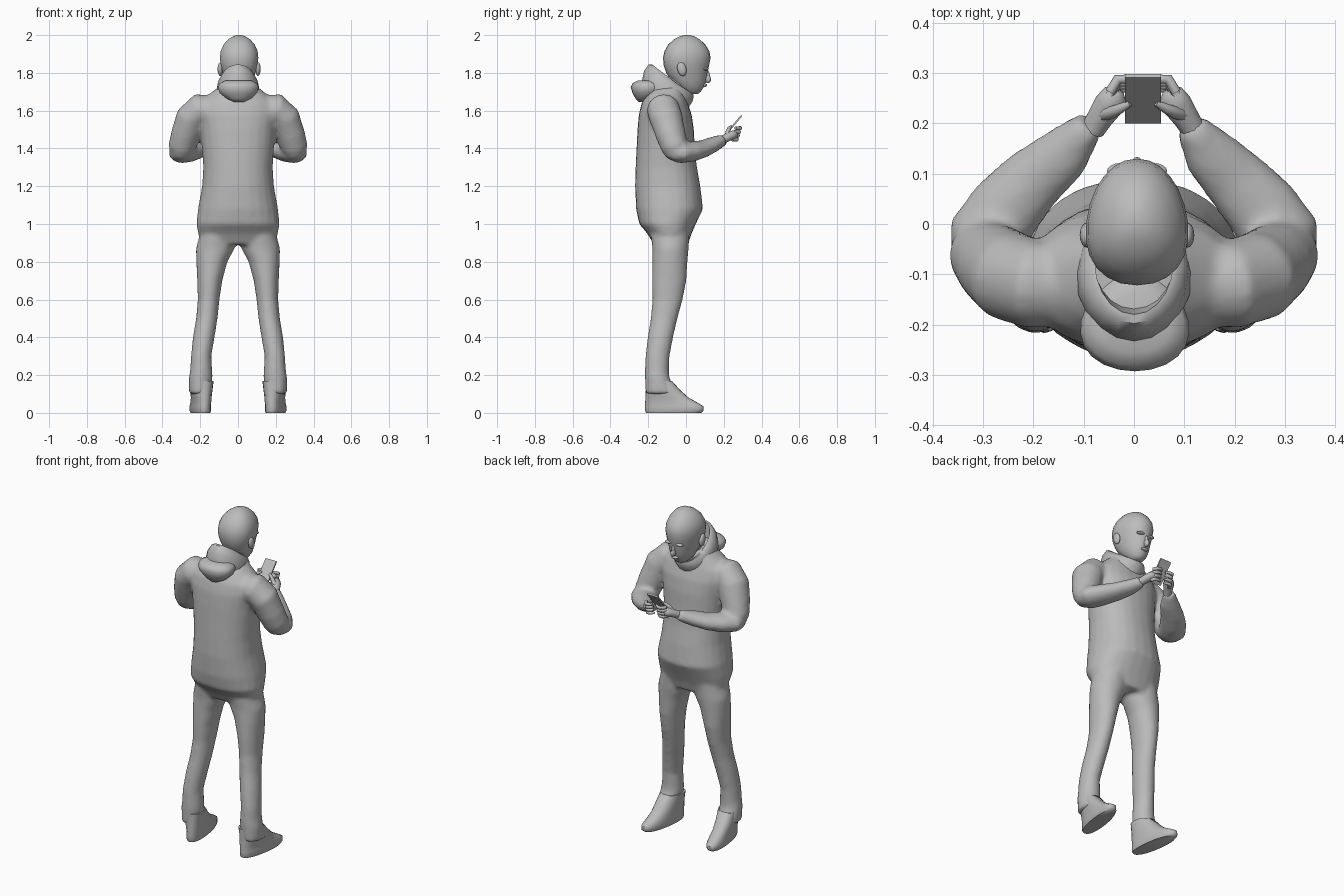
import bpy, bmesh, math
from mathutils import Vector, Matrix

grey = bpy.data.materials.new("plain grey")
grey.diffuse_color = (0.5, 0.5, 0.5, 1)
SEG = 24


def skin(bm, loops):
    """Bridge rings of points into a closed solid."""
    rows = [[bm.verts.new(p) for p in loop] for loop in loops]
    n = len(rows[0])
    for a, b in zip(rows, rows[1:]):
        for i in range(n):
            j = (i + 1) % n
            bm.faces.new((a[i], a[j], b[j], b[i]))
    bm.faces.new(rows[0][::-1])
    bm.faces.new(rows[-1])


def stack(bm, rings, power=2.0, taper=0.0, splay=0.0):
    """Horizontal rings: (z, x0, x1, y_back, y_front)."""
    loops = []
    for z, x0, x1, y0, y1 in rings:
        loop = []
        for i in range(SEG):
            t = math.tau * i / SEG
            c, s = math.cos(t), math.sin(t)
            c = math.copysign(abs(c) ** (2 / power), c)
            s = math.copysign(abs(s) ** (2 / power), s)
            y = (y0 + y1) / 2 + s * (y1 - y0) / 2
            x = (x0 + x1) / 2 + c * (x1 - x0) / 2 * (1 - taper * s)
            loop.append((x + splay * (y + 0.06), y, z))
        loops.append(loop)
    skin(bm, loops)


def limb(bm, path, seg=16):
    """Tube along a path of (x, y, z, side radius, upright radius)."""
    pts = [Vector(p[:3]) for p in path]
    loops = []
    for k, p in enumerate(path):
        d = (pts[min(k + 1, len(pts) - 1)] - pts[max(k - 1, 0)]).normalized()
        u = d.cross(Vector((0, 0, 1)))
        u = u.normalized() if u.length > 0.05 else Vector((1, 0, 0))
        v = u.cross(d)
        loops.append([pts[k] + u * p[3] * math.cos(math.tau * i / seg)
                      + v * p[4] * math.sin(math.tau * i / seg) for i in range(seg)])
    skin(bm, loops)


def ball(bm, loc, size, tilt=0.0):
    m = Matrix.Translation(loc) @ Matrix.Rotation(tilt, 4, 'X') @ Matrix.Diagonal((*size, 1))
    bmesh.ops.create_uvsphere(bm, u_segments=16, v_segments=10, radius=1, matrix=m)


def finish(name, bm, voxel=0, smooth=0, angle=50):
    bmesh.ops.recalc_face_normals(bm, faces=bm.faces)
    me = bpy.data.meshes.new(name)
    bm.to_mesh(me)
    bm.free()
    ob = bpy.data.objects.new(name, me)
    bpy.context.collection.objects.link(ob)
    me.materials.append(grey)
    bpy.ops.object.select_all(action='DESELECT')
    ob.select_set(True)
    bpy.context.view_layer.objects.active = ob
    if voxel:
        r = ob.modifiers.new("blend", 'REMESH')
        r.mode, r.voxel_size = 'VOXEL', voxel
        s = ob.modifiers.new("soften", 'SMOOTH')
        s.iterations, s.factor = smooth, 0.5
        bpy.ops.object.modifier_apply(modifier="blend")
        bpy.ops.object.modifier_apply(modifier="soften")
    bpy.ops.object.shade_smooth_by_angle(angle=math.radians(angle))
    return ob


# Clothed body: torso, legs and sleeves blended into one skin
bm = bmesh.new()
torso = [(0.89, .19, -.17, .01), (0.95, .212, -.205, .03), (1.0, .22, -.248, .052),
         (1.08, .212, -.264, .09), (1.2, .19, -.27, .076), (1.3, .184, -.267, .058),
         (1.4, .19, -.262, .047), (1.5, .2, -.257, .042), (1.58, .215, -.25, .03),
         (1.64, .205, -.235, .01), (1.69, .15, -.21, -.005), (1.74, .085, -.17, -.01)]
stack(bm, [(z, -w, w, a, b) for z, w, a, b in torso], power=2.25)
leg = [(.97, .01, .19, -.19, .02), (.87, .012, .217, -.178, .014), (.8, .05, .215, -.178, .008),
       (.7, .077, .21, -.18, .002), (.6, .092, .207, -.178, -.017), (.5, .102, .216, -.187, -.045),
       (.4, .118, .233, -.203, -.068), (.3, .135, .243, -.215, -.087),
       (.22, .13, .248, -.217, -.09), (.19, .128, .254, -.217, -.088), (.1, .14, .254, -.215, -.05)]
for s in (-1, 1):
    dx = 0.006 * s
    stack(bm, [(z, s * a + dx, s * b + dx, c, d) for z, a, b, c, d in leg])
    limb(bm, [(s * .13, -.125, 1.6, .08, .08), (s * .2, -.12, 1.605, .088, .088),
              (s * .245, -.105, 1.56, .09, .085), (s * .277, -.08, 1.47, .082, .078),
              (s * .3, -.06, 1.4, .07, .072), (s * .305, -.055, 1.35, .045, .045)])
    limb(bm, [(s * .32, -.075, 1.375, .05, .04), (s * .3, -.035, 1.377, .078, .056),
              (s * .255, .03, 1.383, .075, .054), (s * .2, .09, 1.398, .066, .046),
              (s * .145 + .006, .14, 1.42, .056, .041), (s * .11 + .01, .185, 1.44, .037, .034),
              (s * .1 + .012, .2, 1.448, .03, .03)])
finish("clothed_body", bm, voxel=0.012, smooth=5)

# Shoes
for s, side in ((-1, "left"), (1, "right")):
    bm = bmesh.new()
    sole = [(0, .147, .24, -.212, .08), (.012, .143, .245, -.217, .094), (.035, .143, .245, -.217, .093),
            (.055, .143, .243, -.216, .06), (.08, .143, .246, -.215, .015),
            (.12, .14, .252, -.213, -.03), (.17, .136, .254, -.212, -.075)]
    stack(bm, [(z, s * a + .006 * s, s * b + .006 * s, c, d) for z, a, b, c, d in sole],
          power=2.3, splay=0.14 * s)
    finish(side + "_shoe", bm)

# Head with jaw, neck, brow, nose and ears
bm = bmesh.new()
skull = [(1.688, .025, .01, .062), (1.7, .04, -.01, .078), (1.725, .06, -.045, .094),
         (1.76, .074, -.08, .107), (1.8, .086, -.105, .114), (1.84, .097, -.118, .122),
         (1.88, .101, -.122, .13), (1.915, .097, -.114, .124), (1.95, .082, -.094, .102),
         (1.978, .057, -.063, .072), (1.994, .032, -.032, .042), (2.0, .012, -.01, .02)]
stack(bm, [(z, .006 - w, .006 + w, a, b) for z, w, a, b in skull], power=2.15, taper=0.14)
stack(bm, [(1.64, -.06, .07, -.14, .0), (1.72, -.055, .065, -.115, .015), (1.8, -.05, .06, -.09, .02)])
ball(bm, (.006, .113, 1.768), (.013, .02, .022), 0.5)
ball(bm, (.006, .112, 1.79), (.009, .014, .03), 0.2)
ball(bm, (.006, .1, 1.735), (.024, .012, .009))
for s in (-1, 1):
    ball(bm, (.006 + s * .034, .105, 1.822), (.026, .016, .009))
    ball(bm, (.006 + s * .1, -.022, 1.82), (.014, .024, .037), 0.25)
finish("head", bm)

# Hood: hollow collar rising behind the head
bm = bmesh.new()
collar = [(1.64, .105, -.225, .015, .02), (1.7, .116, -.235, .035, .05), (1.74, .108, -.222, .04, .07),
          (1.765, .09, -.198, .04, .08), (1.765, .078, -.18, .03, .08), (1.72, .08, -.17, .02, .05),
          (1.66, .07, -.16, .01, .02)]
loops = []
for z, w, y0, y1, rise in collar:
    ring = [(math.cos(math.tau * i / 20), math.sin(math.tau * i / 20)) for i in range(20)]
    loops.append([(c * w, (y0 + y1) / 2 + q * (y1 - y0) / 2, z - q * rise) for c, q in ring])
skin(bm, loops)
finish("hood_collar", bm)

# Hood: slumped fold of cloth hanging on the back
bm = bmesh.new()
stack(bm, [(1.645, -.02, .03, -.25, -.2), (1.665, -.06, .07, -.268, -.15),
           (1.695, -.096, .1, -.284, -.1), (1.725, -.105, .108, -.293, -.09),
           (1.745, -.095, .1, -.283, -.1), (1.76, -.065, .07, -.255, -.14)], taper=0.2)
finish("hood_fold", bm)

# Hands wrapped around the phone
for s, side in ((-1, "left"), (1, "right")):
    def at(x, y, z, r, t=None):
        return (.018 + s * x, y, z, r, t or r)
    bm = bmesh.new()
    limb(bm, [at(.1, .188, 1.443, .024), at(.085, .212, 1.455, .026, .022),
              at(.068, .237, 1.468, .03, .024), at(.055, .257, 1.475, .026, .022),
              at(.048, .266, 1.478, .012)], 12)
    for k in range(4):
        z = 1.447 + .02 * k
        y = .262 + .006 * k
        limb(bm, [at(.066, y - .018, z, .010), at(.05, y + .008, z, .0105),
                  at(.03, y + .008, z + .002, .0095), at(.012, y - .004, z + .004, .006)], 8)
    limb(bm, [at(.08, .218, 1.468, .014), at(.062, .222, 1.492, .012),
              at(.045, .23, 1.508, .010), at(.026, .24, 1.518, .006)], 8)
    finish(side + "_hand", bm)

# Phone, leaning back toward the face
bm = bmesh.new()
m = (Matrix.Translation((.018, .249, 1.52)) @ Matrix.Rotation(math.radians(50), 4, 'X')
     @ Matrix.Diagonal((.072, .142, .009, 1)))
bmesh.ops.create_cube(bm, size=1, matrix=m)
finish("phone", bm, angle=30)
